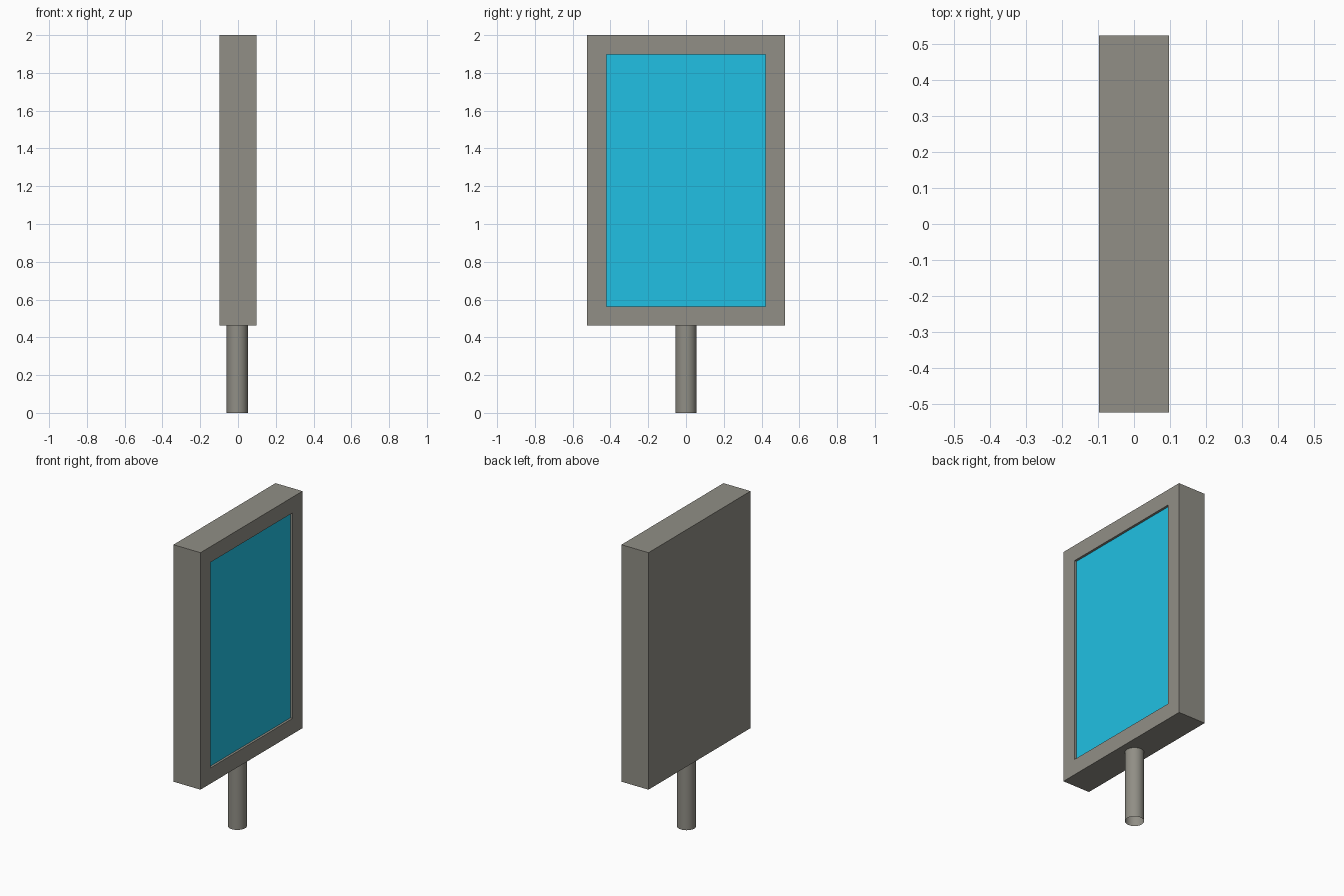
import bpy, bmesh, math

if "Cube" in bpy.data.objects:
    bpy.data.objects.remove(bpy.data.objects["Cube"])

HALF_X, HALF_Y = 0.097, 0.523
Z0, Z1 = 0.462, 2.0
BORDER, RECESS = 0.102, 0.015
POLE_R = 0.056


def material(name, rgb):
    mat = bpy.data.materials.new(name)
    mat.diffuse_color = (*rgb, 1)
    mat.use_nodes = True
    mat.node_tree.nodes["Principled BSDF"].inputs["Base Color"].default_value = mat.diffuse_color
    return mat


def make_object(name, bm, mat):
    mesh = bpy.data.meshes.new(name)
    bm.to_mesh(mesh)
    bm.free()
    obj = bpy.data.objects.new(name, mesh)
    bpy.context.collection.objects.link(obj)
    mesh.materials.append(mat)
    return obj


grey = material("warm_grey", (0.282, 0.273, 0.237))
blue = material("screen_blue", (0.015, 0.53, 0.77))

# Housing: box whose +x face is inset to a border and pushed in
bm = bmesh.new()
bmesh.ops.create_cube(bm, size=1)
bmesh.ops.scale(bm, vec=(2 * HALF_X, 2 * HALF_Y, Z1 - Z0), verts=bm.verts)
bmesh.ops.translate(bm, vec=(0, 0, (Z0 + Z1) / 2), verts=bm.verts)
bm.normal_update()
front = max(bm.faces, key=lambda f: f.normal.x)
bmesh.ops.inset_region(bm, faces=[front], thickness=BORDER, use_even_offset=True)
ext = bmesh.ops.extrude_discrete_faces(bm, faces=[front])
floor = ext["faces"][0]
bmesh.ops.translate(bm, vec=(-RECESS, 0, 0), verts=floor.verts)
screen_pts = [v.co.copy() for v in floor.verts]
# The screen panel fills the recess floor
bmesh.ops.delete(bm, geom=[floor], context='FACES_ONLY')
make_object("housing", bm, grey)

# Screen panel
bm = bmesh.new()
bm.faces.new([bm.verts.new(p) for p in screen_pts])
make_object("screen", bm, blue)

# Pole: open-ended tube under the housing
bpy.ops.mesh.primitive_cylinder_add(vertices=32, radius=POLE_R, depth=Z0,
                                    end_fill_type='NOTHING',
                                    location=(-0.004, 0, Z0 / 2))
pole = bpy.context.object
pole.name = "pole"
pole.data.materials.append(grey)
bpy.ops.object.shade_smooth_by_angle(angle=math.radians(30))
